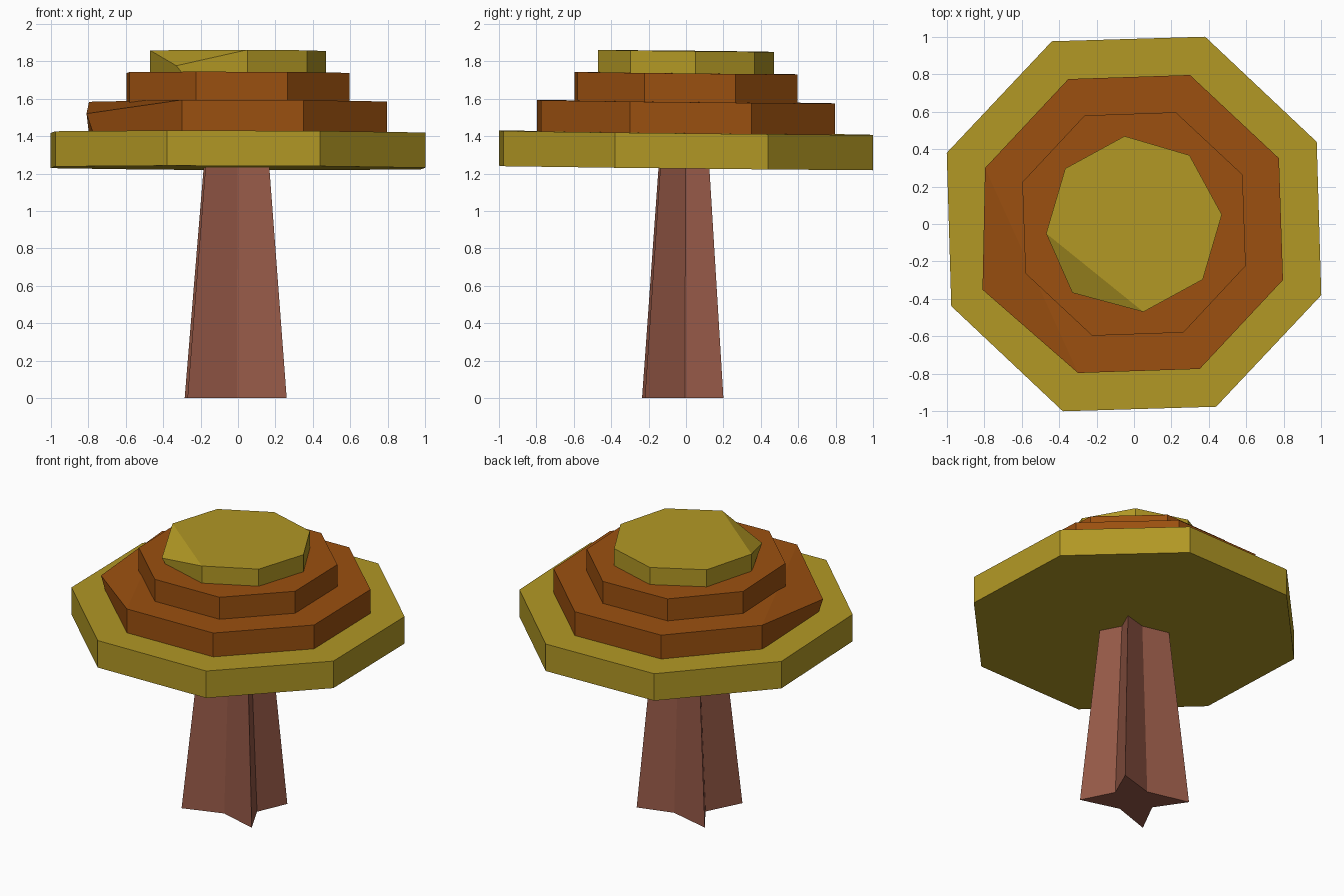
import bpy
import bmesh
from math import cos, sin, radians
from mathutils import Vector

if "Cube" in bpy.data.objects:
    bpy.data.objects.remove(bpy.data.objects["Cube"], do_unlink=True)


def make_material(name, rgb):
    mat = bpy.data.materials.new(name)
    mat.use_nodes = True
    mat.diffuse_color = (*rgb, 1)
    mat.node_tree.nodes["Principled BSDF"].inputs["Base Color"].default_value = (*rgb, 1)
    return mat


def finish(bm, name, mat):
    bmesh.ops.recalc_face_normals(bm, faces=bm.faces)
    mesh = bpy.data.meshes.new(name)
    bm.to_mesh(mesh)
    bm.free()
    mesh.materials.append(mat)
    obj = bpy.data.objects.new(name, mesh)
    bpy.context.collection.objects.link(obj)
    return obj


def bridge(bm, lower, upper):
    """Side walls between two matching rings."""
    n = len(lower)
    for i in range(n):
        j = (i + 1) % n
        bm.faces.new((lower[i], lower[j], upper[j], upper[i]))


def cap_layer(name, mat, radius, turn, bottom, top, chip=None):
    """Slightly leaning octagonal slab; chip moves one top corner."""
    bm = bmesh.new()
    rings = []
    for z in (bottom, top):
        ring = []
        for i in range(8):
            a = radians(turn + 45 * i)
            x, y = radius * cos(a), radius * sin(a)
            ring.append(bm.verts.new((x, y, z - 0.003 * x - 0.011 * y)))
        rings.append(ring)
    lower, upper = rings
    bridge(bm, lower, upper)
    bm.faces.new(lower)
    if chip:
        corner, offset = chip
        upper[corner].co += Vector(offset)
        bm.faces.new((upper[corner - 1], upper[corner], upper[corner + 1]))
        bm.faces.new([v for i, v in enumerate(upper) if i != corner])
    else:
        bm.faces.new(upper)
    return finish(bm, name, mat)


olive = make_material("olive yellow", (0.445, 0.314, 0.018))
orange = make_material("burnt orange", (0.328, 0.08, 0.005))
brown = make_material("trunk brown", (0.305, 0.1, 0.063))

# Trunk: tapered four-pointed star
star = [(0.24, 0.20), (0, 0.13), (-0.285, 0.20), (-0.15, 0),
        (-0.27, -0.235), (-0.005, -0.145), (0.26, -0.22), (0.15, -0.005)]
bm = bmesh.new()
foot = [bm.verts.new((x, y, 0)) for x, y in star]
head = [bm.verts.new((x * 0.63, y * 0.61, 1.28)) for x, y in star]
bridge(bm, foot, head)
bm.faces.new(foot)
bm.faces.new(head)
finish(bm, "trunk", brown)

# Cap: four stacked slabs, two of them with a sunken corner
cap_layer("cap_brim", olive, 1.07, 24.2, 1.23, 1.418)
cap_layer("cap_lower_tier", orange, 0.85, 24.4, 1.41, 1.584,
          chip=(4, (-0.035, 0, -0.07)))
cap_layer("cap_upper_tier", orange, 0.637, 24.5, 1.57, 1.737)
cap_layer("cap_crown", olive, 0.472, 6.1, 1.73, 1.856,
          chip=(5, (-0.033, 0, -0.085)))
